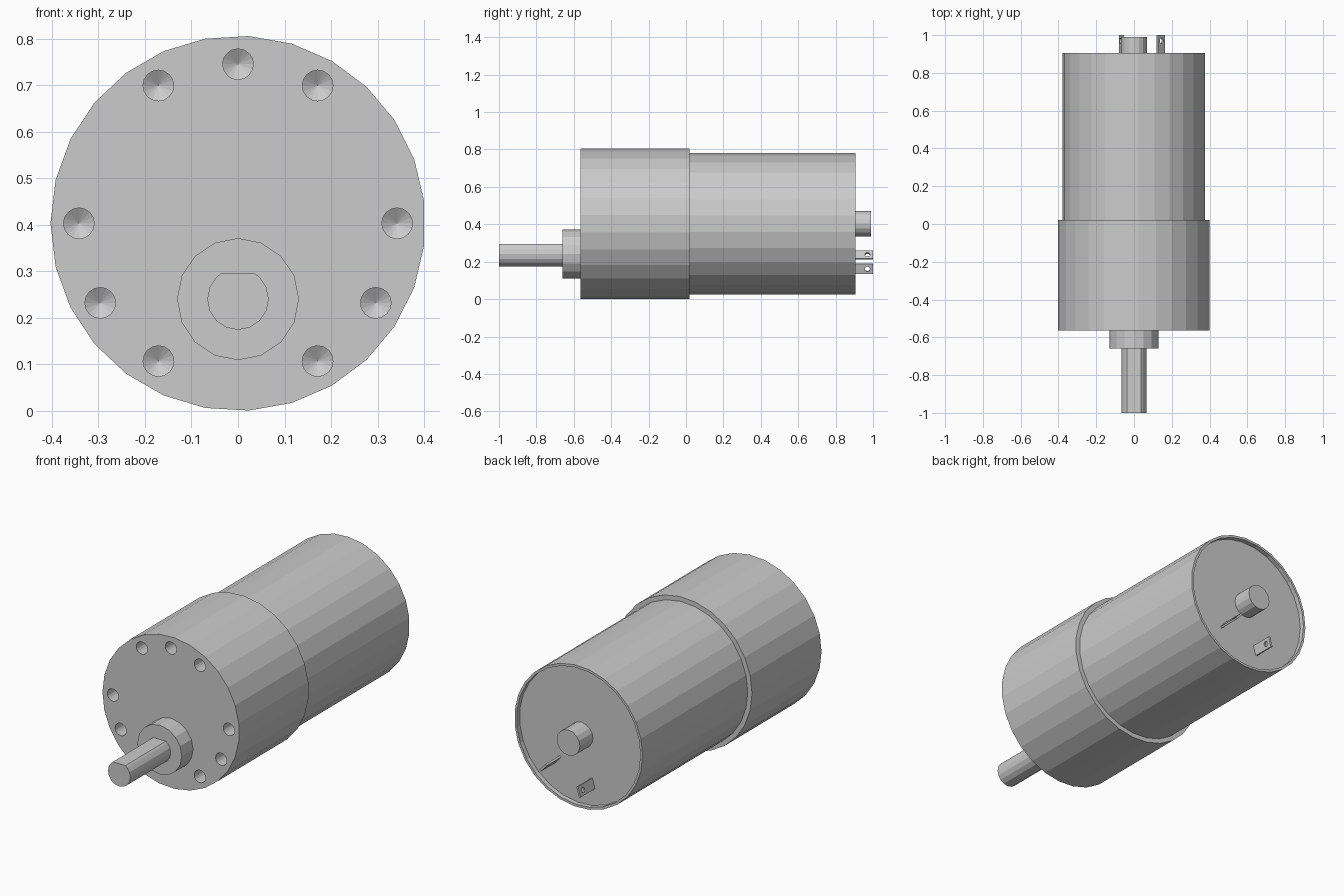
import bpy, bmesh
from math import sin, cos, pi, radians
from mathutils import Matrix, Vector

if "Cube" in bpy.data.objects:
    bpy.data.objects.remove(bpy.data.objects["Cube"])

AXIS_Z = 0.403      # height of the main body axis
SHAFT_Z = 0.24      # height of the offset output shaft


def make_object(name, bm):
    bmesh.ops.recalc_face_normals(bm, faces=bm.faces[:])
    mesh = bpy.data.meshes.new(name)
    bm.to_mesh(mesh)
    bm.free()
    obj = bpy.data.objects.new(name, mesh)
    bpy.context.collection.objects.link(obj)
    return obj


def lathe(bm, profile, sides, x=0.0, z=AXIS_Z):
    """Turn (radius, y) points about a line parallel to y; first vertex faces -x."""
    rings = []
    for r, y in profile:
        count = sides if r > 0 else 1
        rings.append([bm.verts.new((x - r * cos(2 * pi * i / sides), y,
                                    z + r * sin(2 * pi * i / sides))) for i in range(count)])
    for a, b in zip(rings, rings[1:]):
        for i in range(sides):
            j = (i + 1) % sides
            if len(b) == 1:
                bm.faces.new((a[i], a[j], b[0]))
            else:
                bm.faces.new((a[i], a[j], b[j], b[i]))
    for ring in (rings[0], rings[-1]):
        if len(ring) > 1:
            bm.faces.new(ring)


def turned(name, profile, sides, z=AXIS_Z):
    bm = bmesh.new()
    lathe(bm, profile, sides, z=z)
    return make_object(name, bm)


def cut(obj, cutter):
    mod = obj.modifiers.new("cut", 'BOOLEAN')
    mod.operation = 'DIFFERENCE'
    mod.solver = 'EXACT'
    mod.object = cutter
    cutter.hide_render = True
    cutter.hide_set(True)


# Gearbox housing with drilled mounting holes
gearbox = turned("gearbox", [(0.403, -0.565), (0.403, 0.02)], 27)
bm = bmesh.new()
for deg in (90, 60, 120, 0, 180, -30, 210, -60, 240):
    a = radians(deg)
    lathe(bm, [(0.033, -0.62), (0.033, -0.48), (0, -0.46)], 16,
          x=0.342 * cos(a), z=AXIS_Z + 0.342 * sin(a))
cut(gearbox, make_object("mounting_hole_cutter", bm))

# Motor can with a shallow recessed rear face
turned("motor_can", [(0.378, 0.02), (0.378, 0.905), (0.365, 0.905), (0.365, 0.88)], 27)

# Rear bearing boss and front shaft collar
turned("rear_boss", [(0.068, 0.88), (0.068, 0.99)], 16)
turned("shaft_collar", [(0.131, -0.66), (0.131, -0.565)], 16, SHAFT_Z)

# D-shaped output shaft
outline = [(0.066 * cos(radians(a)), 0.066 * sin(radians(a)))
           for a in [135 + 22.5 * i for i in range(13)]]
outline += [(0.037, 0.055), (-0.037, 0.055)]
bm = bmesh.new()
base = bm.faces.new([bm.verts.new((x, -1.0, SHAFT_Z + z)) for x, z in outline])
new = bmesh.ops.extrude_face_region(bm, geom=[base])["geom"]
bmesh.ops.translate(bm, verts=[v for v in new if isinstance(v, bmesh.types.BMVert)],
                    vec=(0, 0.34, 0))
if not base.is_valid or len([f for f in bm.faces if len(f.verts) == len(outline)]) < 2:
    bm.faces.new([v for v in bm.verts if v.co.y < -0.9])
make_object("output_shaft", bm)

# Solder terminals: thin radial blades with a hole
for name, x, z, deg in (("right_terminal", 0.142, 0.235, -48), ("left_terminal", -0.067, 0.162, -106)):
    place = Matrix.Translation(Vector((x, 0.94, z))) @ Matrix.Rotation(-radians(deg), 4, 'Y')
    bm = bmesh.new()
    bmesh.ops.create_cube(bm, size=1, matrix=place @ Matrix.Diagonal((0.055, 0.12, 0.011, 1)))
    blade = make_object(name, bm)
    bm = bmesh.new()
    bmesh.ops.create_cone(bm, cap_ends=True, segments=12, radius1=0.014, radius2=0.014, depth=0.05,
                          matrix=place @ Matrix.Translation((0, 0.03, 0)))
    cut(blade, make_object(name + "_hole_cutter", bm))
